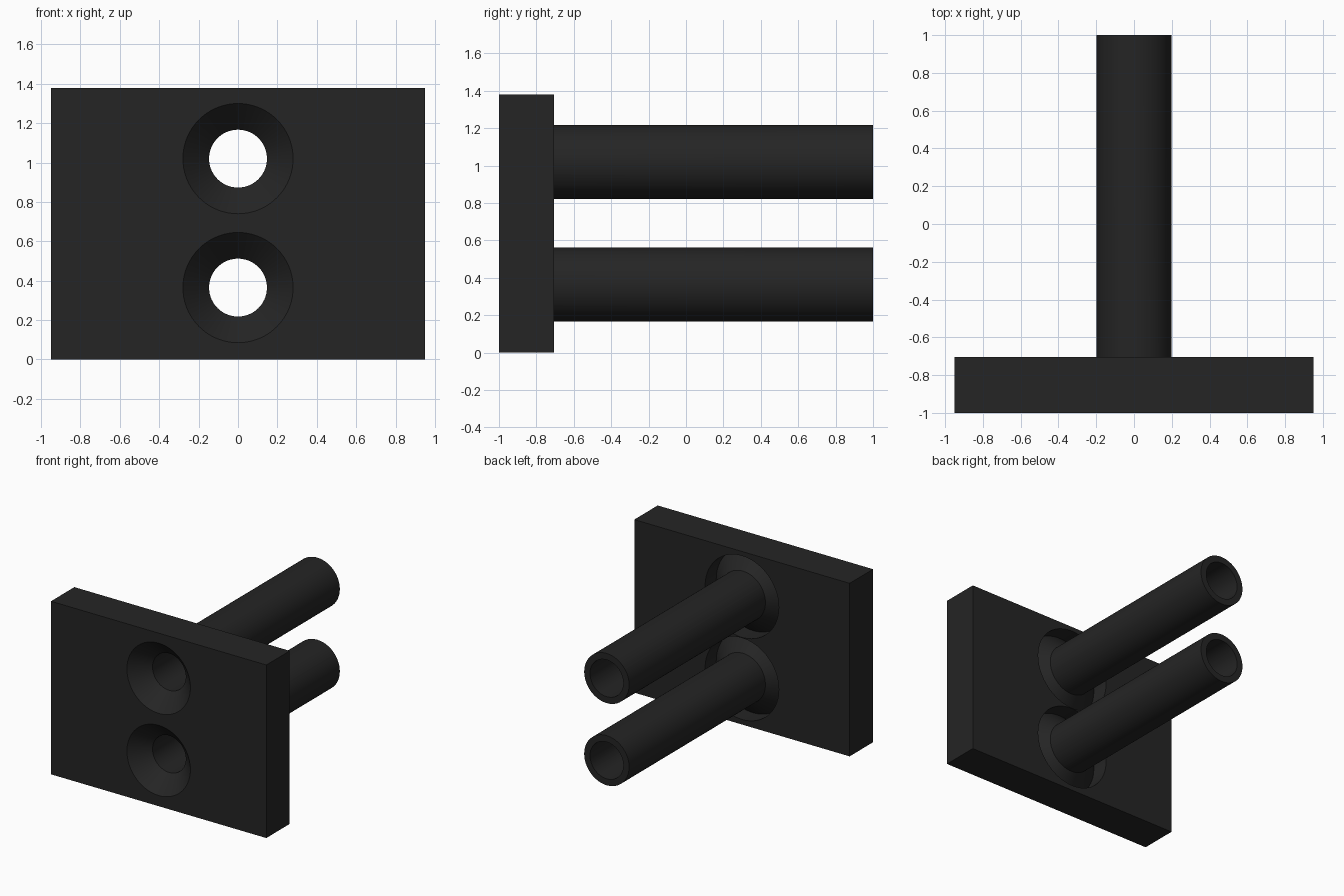
import bpy, bmesh, math
from mathutils import Matrix, Vector

if "Cube" in bpy.data.objects:
    bpy.data.objects.remove(bpy.data.objects["Cube"])

FRONT, BACK, TUBE_END = -1.0, -0.705, 1.0
HOLE_Z = (0.365, 1.02)
R_OUT, R_IN, R_SINK, R_GROOVE = 0.198, 0.147, 0.28, 0.325
SEGMENTS = 72

black = bpy.data.materials.new("matte black")
black.diffuse_color = (0.018, 0.018, 0.018, 1)
black.use_nodes = True
black.node_tree.nodes["Principled BSDF"].inputs["Base Color"].default_value = black.diffuse_color


def finish(bm, name):
    bmesh.ops.remove_doubles(bm, verts=bm.verts, dist=1e-5)
    bmesh.ops.recalc_face_normals(bm, faces=bm.faces)
    mesh = bpy.data.meshes.new(name)
    bm.to_mesh(mesh)
    bm.free()
    mesh.materials.append(black)
    ob = bpy.data.objects.new(name, mesh)
    bpy.context.collection.objects.link(ob)
    return ob


def lathe(name, profile, z):
    """Turn a closed (radius, y) profile around the y axis at height z."""
    bm = bmesh.new()
    vs = [bm.verts.new((r, y, z)) for r, y in profile]
    edges = [bm.edges.new((vs[i], vs[(i + 1) % len(vs)])) for i in range(len(vs))
             if profile[i][0] + profile[(i + 1) % len(vs)][0] > 0]
    bmesh.ops.spin(bm, geom=vs + edges, cent=(0, 0, z), axis=(0, 1, 0),
                   angle=math.tau, steps=SEGMENTS, use_merge=True)
    return finish(bm, name)


def boolean(target, tool, operation):
    mod = target.modifiers.new(operation, 'BOOLEAN')
    mod.operation, mod.object, mod.solver = operation, tool, 'EXACT'
    bpy.context.view_layer.objects.active = target
    bpy.ops.object.modifier_apply(modifier=mod.name)
    bpy.data.objects.remove(tool)


# Mounting plate
bm = bmesh.new()
size = Vector((1.9, BACK - FRONT, 1.38))
bmesh.ops.create_cube(bm, size=1, matrix=Matrix.Translation((0, (FRONT + BACK) / 2, 0.69))
                      @ Matrix.Diagonal((*size, 1)))
plate = finish(bm, "plate_with_tubes")

for z in HOLE_Z:
    # Round recess on the back with a 45 degree conical floor
    groove = lathe("groove_cutter", [(R_GROOVE, -0.845), (R_GROOVE, -0.6), (0.08, -0.6)], z)
    boolean(plate, groove, 'DIFFERENCE')
    # Tube rising out of the cone
    tube = lathe("tube", [(0, -0.8), (R_OUT, -0.8), (R_OUT, TUBE_END), (0, TUBE_END)], z)
    boolean(plate, tube, 'UNION')
    # Through bore with a countersunk front
    sink_end = FRONT + R_SINK - R_IN
    bore = lathe("bore_cutter", [(0, FRONT - 0.05), (R_SINK + 0.05, FRONT - 0.05),
                                 (R_IN, sink_end), (R_IN, TUBE_END + 0.1),
                                 (0, TUBE_END + 0.1)], z)
    boolean(plate, bore, 'DIFFERENCE')

# Smooth round walls, crisp edges
bpy.ops.object.select_all(action='DESELECT')
plate.select_set(True)
bpy.context.view_layer.objects.active = plate
bpy.ops.object.shade_smooth_by_angle(angle=math.radians(30))
